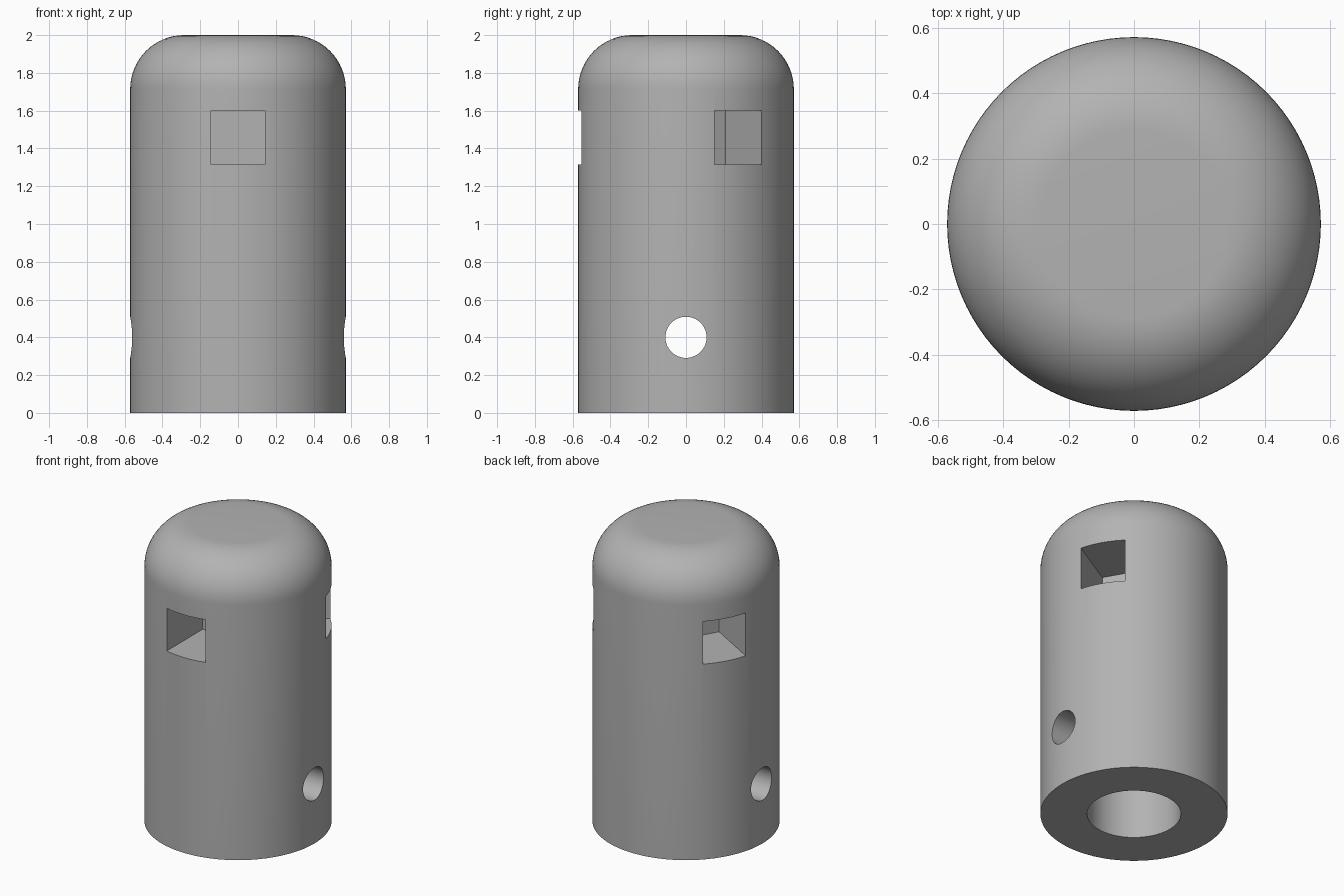
import bpy, bmesh, math
from mathutils import Matrix, Vector

cube = bpy.data.objects.get("Cube")
if cube:
    bpy.data.objects.remove(cube, do_unlink=True)

RADIUS, HEIGHT, FILLET = 0.571, 2.0, 0.286
BORE_RADIUS, BORE_DEPTH = 0.286, 0.8
POCKET_SIZE, POCKET_FLOOR, POCKET_Z = 0.287, 0.17, 1.458
HOLE_RADIUS, HOLE_Z = 0.109, 0.4
SEGMENTS = 96

grey = bpy.data.materials.new("plain_grey")
grey.use_nodes = True
colour = (0.45, 0.45, 0.45, 1)
grey.diffuse_color = colour
grey.node_tree.nodes["Principled BSDF"].inputs["Base Color"].default_value = colour


def make_object(name, bm):
    bmesh.ops.recalc_face_normals(bm, faces=bm.faces)
    mesh = bpy.data.meshes.new(name)
    bm.to_mesh(mesh)
    bm.free()
    mesh.materials.append(grey)
    obj = bpy.data.objects.new(name, mesh)
    bpy.context.collection.objects.link(obj)
    return obj


# Body: a turned profile with a rounded top edge and a blind bore underneath
profile = [(0, BORE_DEPTH), (BORE_RADIUS, BORE_DEPTH), (BORE_RADIUS, 0), (RADIUS, 0)]
for i in range(17):
    a = math.pi / 2 * i / 16
    profile.append((RADIUS - FILLET + FILLET * math.cos(a),
                    HEIGHT - FILLET + FILLET * math.sin(a)))
profile.append((0, HEIGHT))

bm = bmesh.new()
verts = [bm.verts.new((r, 0, z)) for r, z in profile]
edges = [bm.edges.new(pair) for pair in zip(verts, verts[1:])]
bmesh.ops.spin(bm, geom=verts + edges, cent=(0, 0, 0), axis=(0, 0, 1),
               angle=math.tau, steps=SEGMENTS, use_merge=True)
bmesh.ops.remove_doubles(bm, verts=bm.verts, dist=1e-5)
body = make_object("body", bm)

cutters = []

# Three square pockets spaced evenly round the upper body
length = RADIUS + 0.2 - POCKET_FLOOR
for i in range(3):
    bm = bmesh.new()
    turn = Matrix.Rotation(math.tau * i / 3 - math.pi / 2, 4, 'Z')
    shift = Matrix.Translation((POCKET_FLOOR + length / 2, 0, POCKET_Z))
    scale = Matrix.Diagonal(Vector((length, POCKET_SIZE, POCKET_SIZE, 1)))
    bmesh.ops.create_cube(bm, size=1, matrix=turn @ shift @ scale)
    cutters.append(make_object(f"pocket_cutter_{i + 1}", bm))

# Cross hole through both lower sides
bm = bmesh.new()
bmesh.ops.create_cone(bm, cap_ends=True, segments=48, radius1=HOLE_RADIUS,
                      radius2=HOLE_RADIUS, depth=3 * RADIUS,
                      matrix=Matrix.Translation((0, 0, HOLE_Z)) @ Matrix.Rotation(math.pi / 2, 4, 'Y'))
cutters.append(make_object("cross_hole_cutter", bm))

# Cut, then discard the cutters
bpy.ops.object.select_all(action='DESELECT')
bpy.context.view_layer.objects.active = body
body.select_set(True)
for cutter in cutters:
    cutter.hide_render = True
    mod = body.modifiers.new(cutter.name, 'BOOLEAN')
    mod.operation = 'DIFFERENCE'
    mod.solver = 'EXACT'
    mod.object = cutter
    bpy.ops.object.modifier_apply(modifier=mod.name)
    bpy.data.objects.remove(cutter, do_unlink=True)

bpy.ops.object.shade_smooth_by_angle(angle=math.radians(30))
